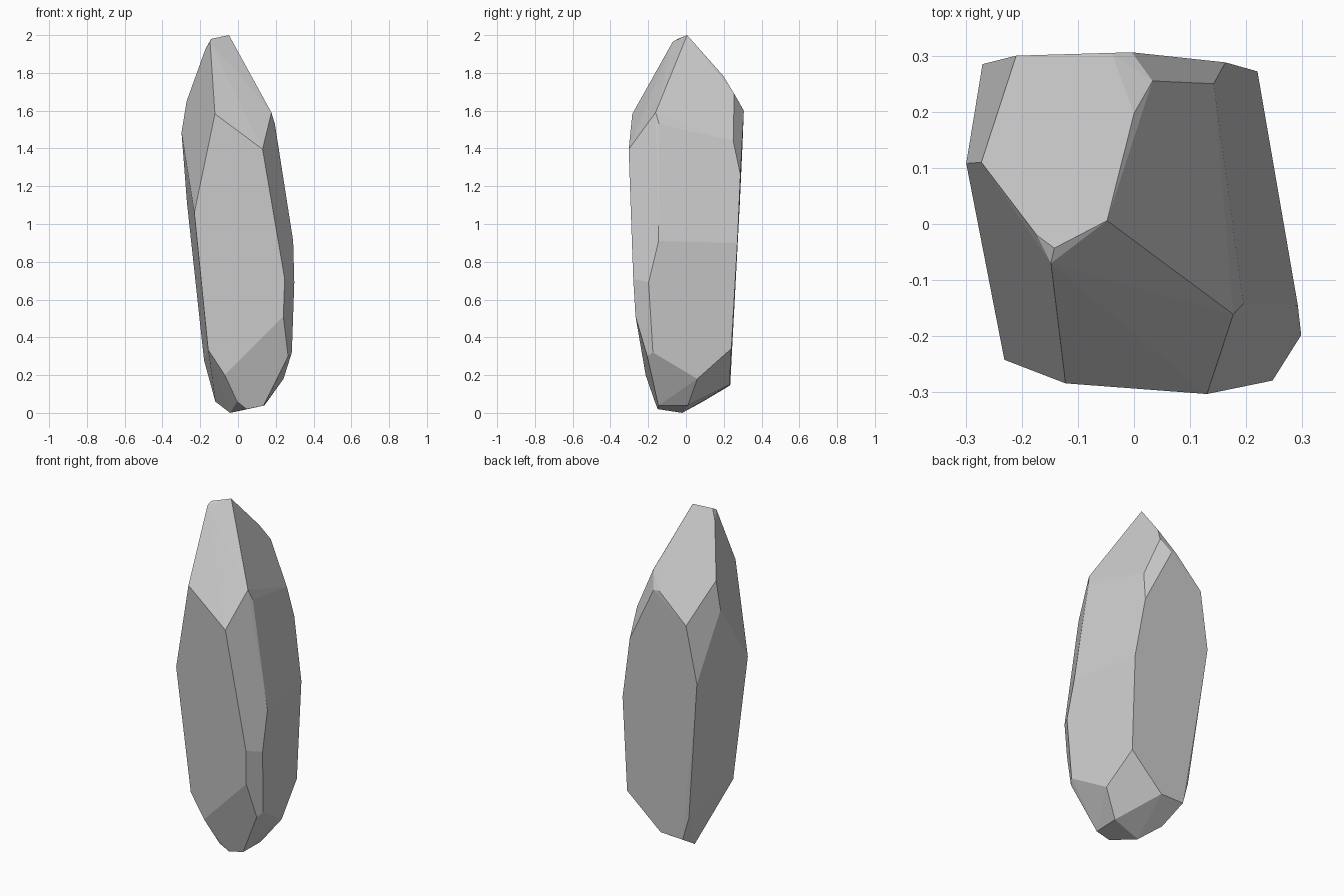
import bpy, bmesh, math

# Corner points of the faceted crystal, grouped by height
tip = [(-.048, .006, 2), (-.142, -.043, 1.98), (-.148, -.07, 1.965), (-.173, -.02, 1.925)]
shoulder = [(0, .197, 1.785), (.033, .255, 1.69), (-.272, .11, 1.65), (-.04, .305, 1.602),
            (-.004, .306, 1.598), (.177, -.161, 1.59), (-.122, -.284, 1.583),
            (.195, -.142, 1.53), (-.299, .108, 1.485), (-.21, .3, 1.44),
            (.142, .25, 1.44), (.13, -.303, 1.396)]
waist = [(.163, .288, 1.26), (-.27, .285, 1.11), (-.231, -.242, 1.06), (.292, -.145, .91),
         (.22, .272, .9), (.247, -.279, .71), (.298, -.198, .69), (.24, -.267, .51)]
foot = [(.213, .24, .34), (-.158, -.211, .335), (.285, -.175, .32), (.265, -.205, .3),
        (-.18, .23, .28), (-.07, -.2135, .2), (.241, .06, .18), (.003, .23, .15),
        (-.142, .234, .146), (-.12, .09, .06), (-.005, -.165, .06), (.14, .01, .04),
        (.135, -.146, .038), (.045, -.15, .02), (-.042, -.02, 0)]

# Crystal: convex shell around the corners, coplanar triangles merged into facets
bm = bmesh.new()
for p in tip + shoulder + waist + foot:
    bm.verts.new(p)
bmesh.ops.convex_hull(bm, input=bm.verts)
loose = [v for v in bm.verts if not v.link_faces]
bmesh.ops.delete(bm, geom=loose, context='VERTS')
bmesh.ops.dissolve_limit(bm, angle_limit=math.radians(3), verts=bm.verts, edges=bm.edges)
bmesh.ops.recalc_face_normals(bm, faces=bm.faces)
mesh = bpy.data.meshes.new("crystal")
bm.to_mesh(mesh)
bm.free()
bpy.context.collection.objects.link(bpy.data.objects.new("crystal", mesh))
